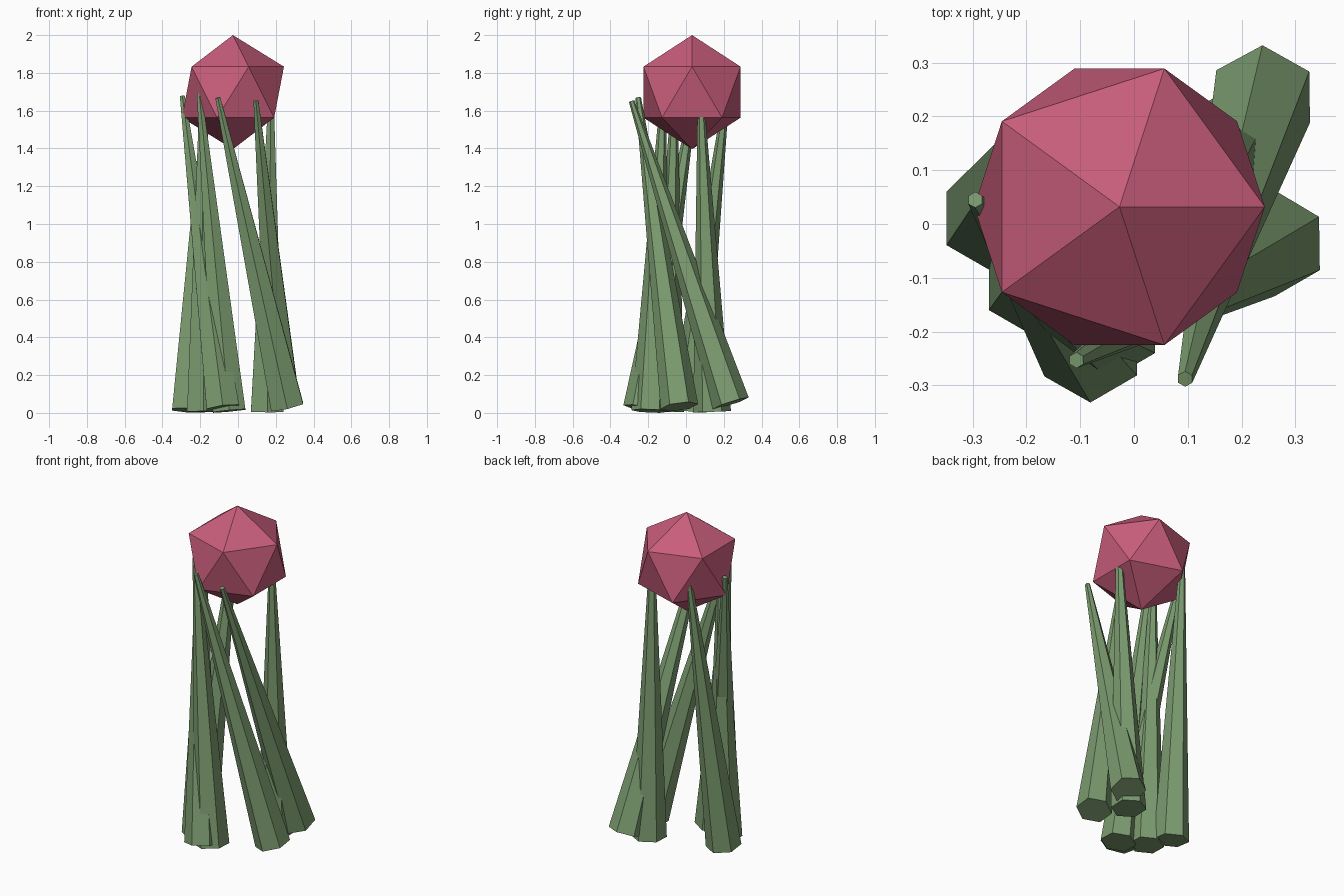
import bpy
from mathutils import Vector

if "Cube" in bpy.data.objects:
    bpy.data.objects.remove(bpy.data.objects["Cube"])

def material(name, color):
    m = bpy.data.materials.new(name)
    m.diffuse_color = (*color, 1)
    m.use_nodes = True
    m.node_tree.nodes["Principled BSDF"].inputs["Base Color"].default_value = m.diffuse_color
    return m

green = material("stem_green", (0.20, 0.33, 0.16))
pink = material("bloom_pink", (0.58, 0.11, 0.20))

LENGTH, MID_Z = 1.69, 0.851

# Leaning six-sided tapered stems: (base x, y), (tip x, y)
stems = [
    ((0.24, 0.237), (0.095, -0.288)),
    ((0.26, -0.035), (-0.107, -0.253)),
    ((-0.262, 0.01), (-0.17, 0.215)),
    ((-0.08, -0.233), (-0.295, 0.045)),
    ((-0.047, -0.19), (-0.205, -0.12)),
    ((-0.183, -0.11), (-0.19, -0.06)),
    ((0.155, 0.138), (0.175, 0.077)),
]
for i, (base, tip) in enumerate(stems, 1):
    flat = Vector(tip) - Vector(base)
    mid = (Vector(tip) + Vector(base)) / 2
    rise = (LENGTH ** 2 - flat.length_squared) ** 0.5
    axis = Vector((flat.x, flat.y, rise))
    bpy.ops.mesh.primitive_cone_add(vertices=6, radius1=0.1, radius2=0.015, depth=LENGTH)
    stem = bpy.context.object
    stem.name = f"stem_{i}"
    stem.rotation_euler = Vector((0, 0, 1)).rotation_difference(axis).to_euler()
    stem.location = (mid.x, mid.y, MID_Z)
    stem.data.materials.append(green)

# Faceted bloom on top
bpy.ops.mesh.primitive_ico_sphere_add(subdivisions=1, radius=0.302, location=(-0.027, 0.032, 1.698))
bloom = bpy.context.object
bloom.name = "bloom"
bloom.data.materials.append(pink)
